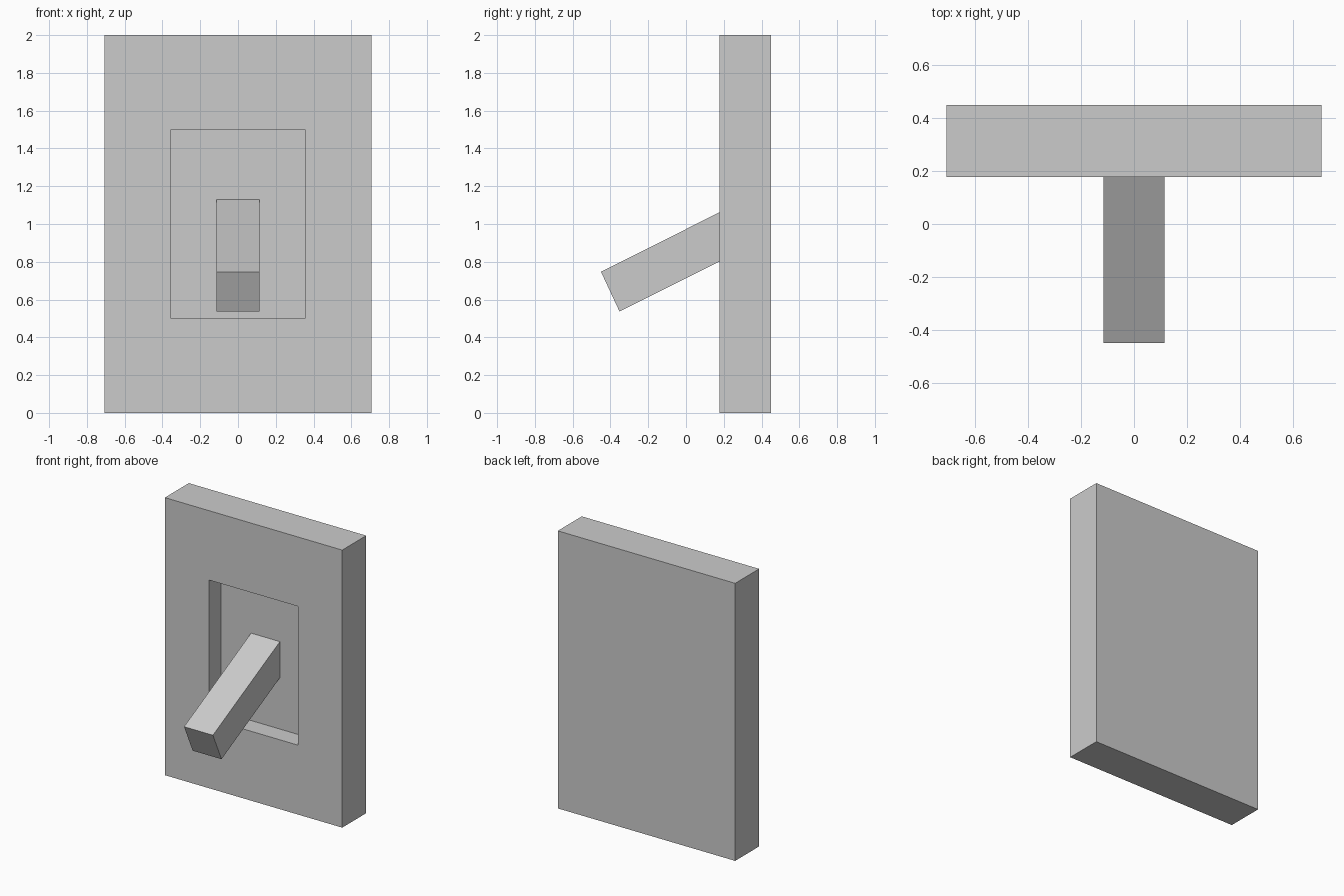
import bpy, bmesh
from mathutils import Vector

if "Cube" in bpy.data.objects:
    bpy.data.objects.remove(bpy.data.objects["Cube"])


def add_object(name, bm):
    bmesh.ops.recalc_face_normals(bm, faces=bm.faces[:])
    mesh = bpy.data.meshes.new(name)
    bm.to_mesh(mesh)
    bm.free()
    obj = bpy.data.objects.new(name, mesh)
    bpy.context.collection.objects.link(obj)
    return obj


def prism(profile, half_width):
    """Extrude a (y, z) side profile symmetrically along x."""
    bm = bmesh.new()
    face = bm.faces.new([bm.verts.new((-half_width, y, z)) for y, z in profile])
    ext = bmesh.ops.extrude_face_region(bm, geom=[face], use_keep_orig=True)
    verts = [g for g in ext["geom"] if isinstance(g, bmesh.types.BMVert)]
    bmesh.ops.translate(bm, verts=verts, vec=(2 * half_width, 0, 0))
    bmesh.ops.recalc_face_normals(bm, faces=bm.faces[:])
    return bm


FRONT, FLOOR, BACK = 0.177, 0.313, 0.45

# Wall plate with a half-size rectangular recess in its front
plate = prism([(FRONT, 0), (BACK, 0), (BACK, 2), (FRONT, 2)], 0.707)
face = min(plate.faces, key=lambda f: f.calc_center_median().y)
centre = face.calc_center_median()
face = bmesh.ops.extrude_discrete_faces(plate, faces=[face])["faces"][0]
for v in face.verts:
    v.co = centre + (v.co - centre) * 0.5
face = bmesh.ops.extrude_discrete_faces(plate, faces=[face])["faces"][0]
bmesh.ops.translate(plate, verts=face.verts[:], vec=Vector((0, FLOOR - FRONT, 0)))
add_object("switch_plate", plate)

# Toggle lever sloping down out of the recess, root sunk into its floor
root = FLOOR + 0.02
lever = prism([(-0.45, 0.747), (-0.352, 0.537), (root, 0.88), (root, 1.14)], 0.115)
add_object("toggle_lever", lever)
